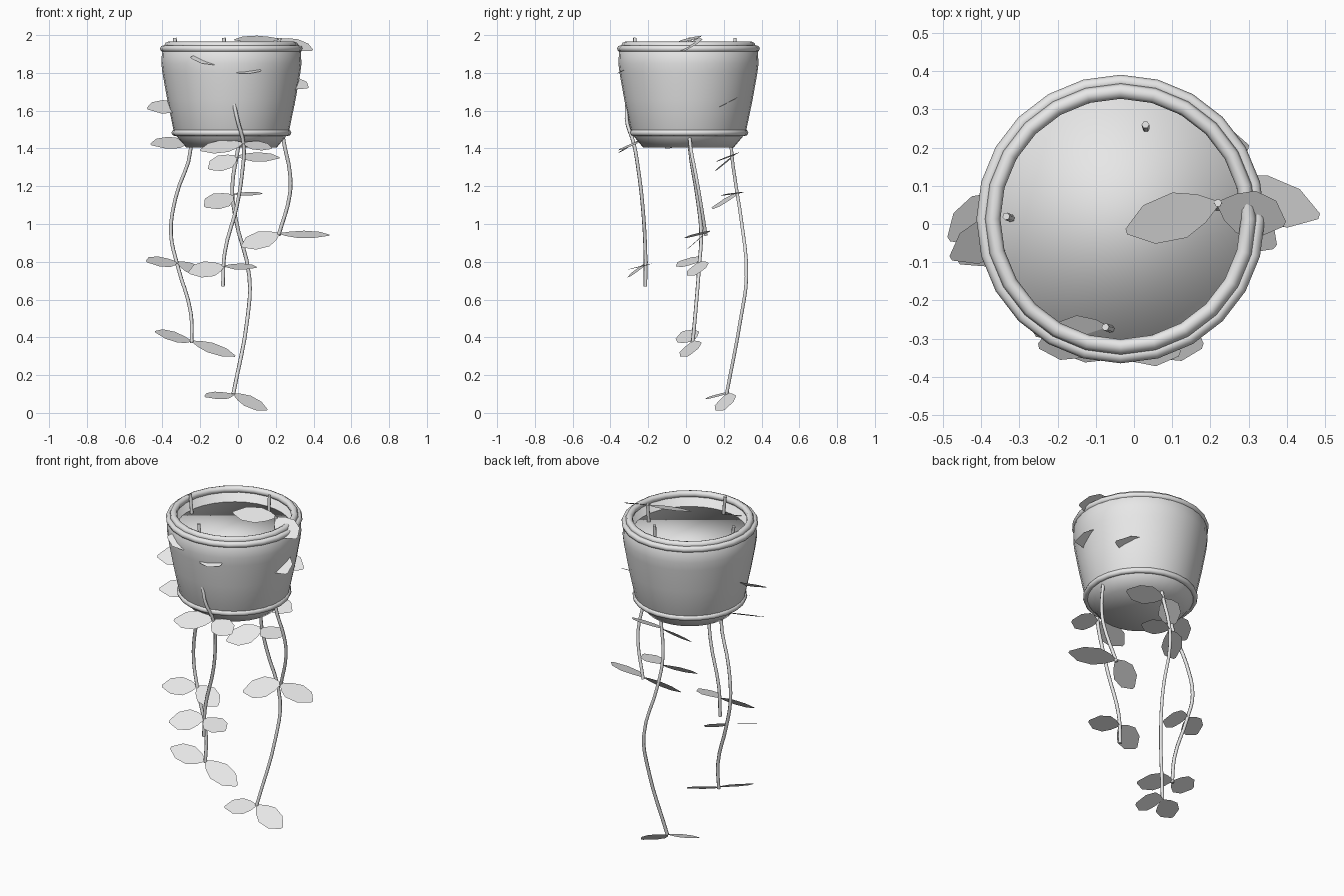
import bpy, bmesh, math
from mathutils import Vector

cube = bpy.data.objects.get("Cube")
if cube:
    bpy.data.objects.remove(cube, do_unlink=True)

CENTRE = Vector((-0.035, 0.013, 0))

grey = bpy.data.materials.new("plain_grey")
grey.use_nodes = True
GREY_VALUE = (0.8, 0.8, 0.8, 1)
grey.diffuse_color = GREY_VALUE
grey.node_tree.nodes["Principled BSDF"].inputs["Base Color"].default_value = GREY_VALUE


def add_object(name, mesh, location=(0, 0, 0), smooth=True):
    """Link a mesh to the scene with the shared material."""
    obj = bpy.data.objects.new(name, mesh)
    obj.location = location
    bpy.context.scene.collection.objects.link(obj)
    mesh.materials.clear()
    mesh.materials.append(grey)
    for polygon in mesh.polygons:
        polygon.use_smooth = smooth
    return obj


def lathe(name, profile, sides, closed=False):
    """Spin a (radius, height) profile about the pot axis."""
    bm = bmesh.new()
    rings = []
    for radius, height in profile:
        ring = []
        for i in range(sides):
            angle = math.tau * i / sides
            ring.append(bm.verts.new((radius * math.cos(angle), radius * math.sin(angle), height)))
        rings.append(ring)
    pairs = list(zip(rings, rings[1:]))
    if closed:
        pairs.append((rings[-1], rings[0]))
    else:
        bm.faces.new(list(reversed(rings[0])))
        bm.faces.new(rings[-1])
    for low, high in pairs:
        for i in range(sides):
            j = (i + 1) % sides
            bm.faces.new((low[i], low[j], high[j], high[i]))
    bmesh.ops.recalc_face_normals(bm, faces=bm.faces)
    mesh = bpy.data.meshes.new(name)
    bm.to_mesh(mesh)
    bm.free()
    return add_object(name, mesh, CENTRE)


def hoop(name, major, minor, height, sides=24, tube=8):
    """A round moulding that runs around the pot."""
    circle = []
    for i in range(tube):
        angle = math.tau * i / tube
        circle.append((major + minor * math.cos(angle), height + minor * math.sin(angle)))
    return lathe(name, circle, sides, closed=True)


def vine(name, points):
    """A thin round stem through the given points."""
    curve = bpy.data.curves.new(name + "_path", "CURVE")
    curve.dimensions = "3D"
    curve.bevel_depth = 0.01
    curve.bevel_resolution = 1
    curve.resolution_u = 4
    curve.use_fill_caps = True
    spline = curve.splines.new("BEZIER")
    spline.bezier_points.add(len(points) - 1)
    for knot, point in zip(spline.bezier_points, points):
        knot.co = point
        knot.handle_left_type = knot.handle_right_type = "AUTO"
    helper = bpy.data.objects.new(name + "_helper", curve)
    bpy.context.scene.collection.objects.link(helper)
    graph = bpy.context.evaluated_depsgraph_get()
    mesh = bpy.data.meshes.new_from_object(helper.evaluated_get(graph))
    bpy.data.objects.remove(helper, do_unlink=True)
    return add_object(name, mesh)


def point_at(points, height):
    """Find the stem position at a height."""
    for a, b in zip(points, points[1:]):
        a, b = Vector(a), Vector(b)
        if a.z >= height >= b.z:
            return a.lerp(b, (a.z - height) / (a.z - b.z))
    return Vector(points[-1])


# Half-width of a leaf at fractions of its length
LEAF_OUTLINE = ((0, 0.1), (0.18, 0.62), (0.42, 1), (0.75, 0.85), (1, 0.12))


def leaves(name, points, specs, half_width=0.065):
    """Flat leaves given by stem height, tip and how far the back edge rises."""
    bm = bmesh.new()
    for height, tip, rise in specs:
        base = point_at(points, height)
        along = Vector(tip) - base
        side = Vector((0, 1, rise))
        side -= along * (side.dot(along) / along.length_squared)
        side = side.normalized() * half_width
        right = [bm.verts.new(base + along * t + side * w) for t, w in LEAF_OUTLINE]
        left = [bm.verts.new(base + along * t - side * w) for t, w in LEAF_OUTLINE]
        face = bm.faces.new(right + left[::-1])
        face.normal_update()
        if face.normal.z < 0:
            face.normal_flip()
    mesh = bpy.data.meshes.new(name)
    bm.to_mesh(mesh)
    bm.free()
    return add_object(name, mesh, smooth=False)


# Pot wall with a hollow top
pot = lathe("pot", [
    (0.24, 1.405), (0.29, 1.465), (0.307, 1.5), (0.34, 1.66), (0.365, 1.8),
    (0.371, 1.85), (0.367, 1.92), (0.345, 1.95), (0.325, 1.95), (0.318, 1.86)], 32)

# Soil, lip and mouldings
lathe("soil", [(0.316, 1.8), (0.316, 1.875)], 32)
hoop("pot_lip", 0.335, 0.02, 1.945)
hoop("pot_rim", 0.36, 0.018, 1.928)
hoop("pot_foot_ring", 0.3, 0.017, 1.483)

# Trailing stems, from the soil downwards
right_path = [(-0.335, 0.02, 1.985), (-0.3, 0.01, 1.7), (-0.25, 0.02, 1.4), (-0.33, 0.06, 1.14),
              (-0.355, 0.08, 0.95), (-0.32, 0.07, 0.78), (-0.25, 0.05, 0.53), (-0.245, 0.035, 0.37)]
front_path = [(-0.075, -0.27, 1.985), (-0.05, -0.28, 1.8), (-0.005, -0.315, 1.56), (0.03, -0.275, 1.42),
              (0.022, -0.25, 1.27), (-0.005, -0.23, 1.1), (-0.07, -0.215, 0.85), (-0.08, -0.215, 0.67)]
back_path = [(0.03, 0.26, 1.985), (0.03, 0.24, 1.7), (0, 0.24, 1.4), (-0.03, 0.265, 1.2),
             (-0.015, 0.29, 1.04), (0.06, 0.32, 0.72), (0.05, 0.29, 0.5), (-0.025, 0.215, 0.1)]
left_path = [(0.22, 0.055, 1.985), (0.22, 0.03, 1.7), (0.24, 0.02, 1.45), (0.275, 0.05, 1.27),
             (0.275, 0.07, 1.16), (0.215, 0.105, 0.94)]

# Leaves on each stem
right_leaves = [
    (1.63, (-0.48, -0.09, 1.61), 0.6), (1.44, (-0.46, -0.1, 1.42), 0.5),
    (0.8, (-0.485, -0.04, 0.8), 0.4), (0.8, (-0.17, 0.05, 0.73), 0.5),
    (0.38, (-0.44, -0.02, 0.43), 0.45), (0.38, (-0.015, 0.01, 0.3), 0.5)]
front_leaves = [
    (1.87, (-0.25, -0.32, 1.88), 0.55), (1.83, (0.12, -0.34, 1.81), 0.4),
    (1.43, (-0.2, -0.33, 1.39), 0.6), (1.43, (0.18, -0.32, 1.4), 0.4),
    (0.78, (-0.26, -0.29, 0.74), 0.8), (0.78, (0.1, -0.27, 0.77), 0.25)]
back_leaves = [
    (1.66, (0.3, 0.2, 1.63), 0.5), (1.66, (-0.28, 0.21, 1.64), 0.5),
    (1.36, (-0.155, 0.17, 1.29), 0.8), (1.36, (0.22, 0.2, 1.35), 0.4),
    (1.155, (-0.175, 0.14, 1.09), 0.7), (1.16, (0.13, 0.22, 1.16), 0.15),
    (0.1, (-0.175, 0.12, 0.085), 0.3), (0.1, (0.155, 0.2, 0.015), 0.6)]
left_leaves = [
    (1.98, (-0.02, -0.02, 1.975), 0.3), (1.98, (0.395, 0, 1.92), 0.5),
    (1.77, (0.37, -0.06, 1.72), 0.5),
    (0.95, (0.02, 0.02, 0.88), 0.9), (0.95, (0.485, 0.02, 0.94), 0.3)]

for label, path, specs in (("right", right_path, right_leaves), ("front", front_path, front_leaves),
                           ("back", back_path, back_leaves), ("left", left_path, left_leaves)):
    vine(label + "_vine", path)
    leaves(label + "_leaves", path, specs)
